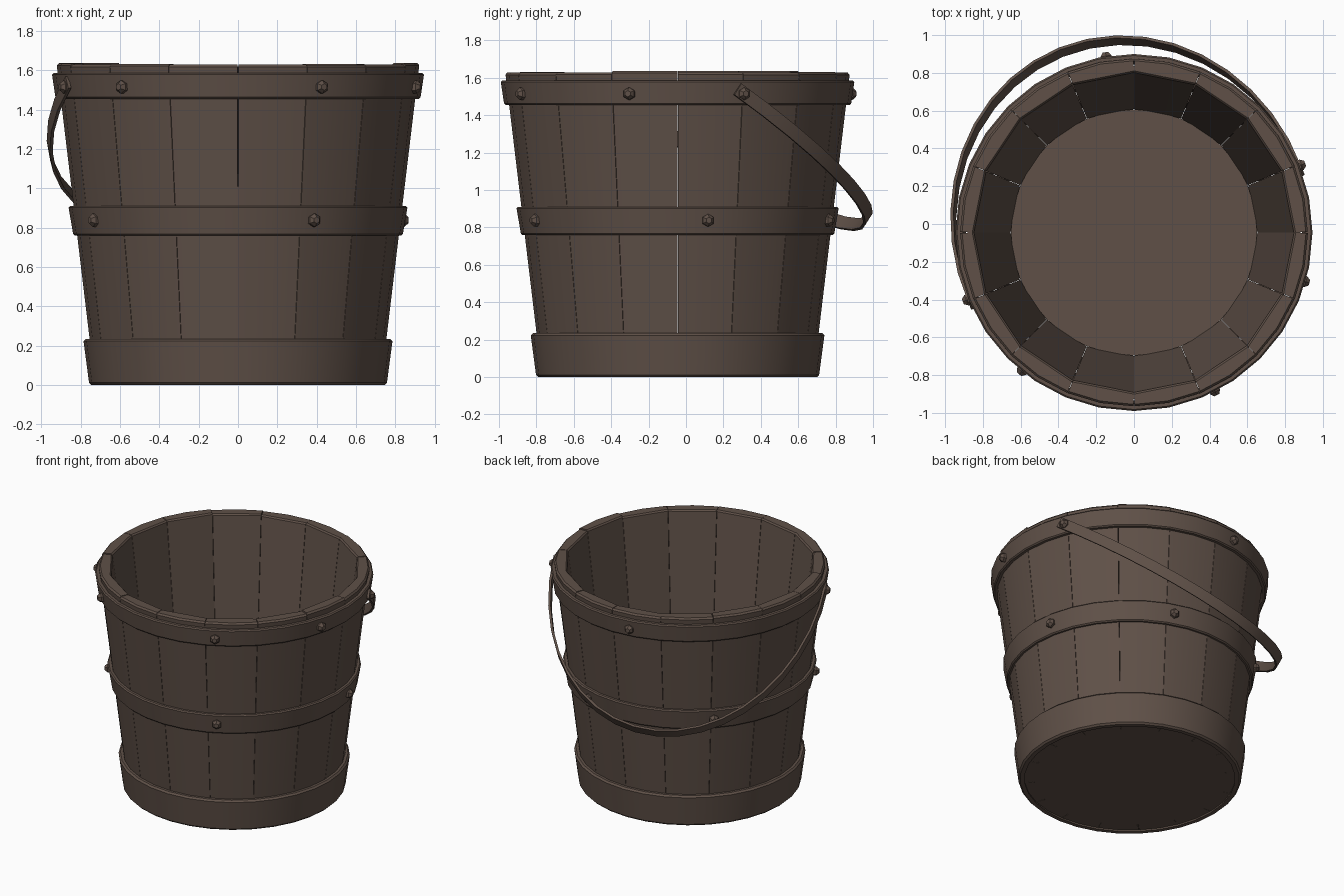
import bpy, bmesh, math, random
from mathutils import Vector, Matrix

if "Cube" in bpy.data.objects:
    bpy.data.objects.remove(bpy.data.objects["Cube"])

random.seed(4)
CY = -0.045                      # bucket axis is slightly forward of the origin
CENTRE = Vector((0, CY, 0))
SLOPE = 0.12                     # outward flare of the walls

wood = bpy.data.materials.new("dark_brown")
wood.diffuse_color = (0.115, 0.081, 0.064, 1)
wood.use_nodes = True
wood.node_tree.nodes["Principled BSDF"].inputs["Base Color"].default_value = wood.diffuse_color


def finish(name, bm):
    bmesh.ops.recalc_face_normals(bm, faces=bm.faces)
    me = bpy.data.meshes.new(name)
    bm.to_mesh(me)
    bm.free()
    me.materials.append(wood)
    ob = bpy.data.objects.new(name, me)
    bpy.context.collection.objects.link(ob)
    bpy.ops.object.select_all(action='DESELECT')
    ob.select_set(True)
    bpy.context.view_layer.objects.active = ob
    bpy.ops.object.shade_smooth_by_angle(angle=math.radians(32))
    return ob


def polar(r, a, z):
    return CENTRE + Vector((r * math.cos(a), r * math.sin(a), z))


def sweep(bm, rings, closed):
    """Join cross-section rings into a solid; cap the ends if open."""
    vs = [[bm.verts.new(p) for p in ring] for ring in rings]
    n, m = len(vs), len(vs[0])
    for i in range(n if closed else n - 1):
        a, b = vs[i], vs[(i + 1) % n]
        for j in range(m):
            k = (j + 1) % m
            bm.faces.new((a[j], a[k], b[k], b[j]))
    if not closed:
        bm.faces.new(vs[0])
        bm.faces.new(vs[-1])


def hoop(name, profile, sides=32):
    bm = bmesh.new()
    sweep(bm, [[polar(r, math.tau * i / sides, z) for r, z in profile]
               for i in range(sides)], True)
    return finish(name, bm)


# Staves: sixteen flared boards with uneven tops
bm = bmesh.new()
step, gap = math.tau / 16, 0.0015
for s in range(16):
    top = 1.632 + random.uniform(-0.006, 0.006)
    zb = 0.012
    profile = [(0.652 + SLOPE * zb, zb), (0.726 + SLOPE * zb, zb),
               (0.726 + SLOPE * (top - 0.012), top - 0.012),
               (0.714 + SLOPE * top, top),
               (0.660 + SLOPE * top, top),
               (0.652 + SLOPE * (top - 0.010), top - 0.010)]
    angles = [s * step + gap, (s + 0.5) * step, (s + 1) * step - gap]
    # inner face stays flat across each board, outer face is rounded
    rings = []
    for i, a in enumerate(angles):
        flat = math.cos(step / 2) if i == 1 else 1
        rings.append([polar(r * (flat if j in (0, 4, 5) else 1), a, z)
                      for j, (r, z) in enumerate(profile)])
    sweep(bm, rings, False)
finish("staves", bm)

# Floor disc
bm = bmesh.new()
bmesh.ops.create_cone(bm, cap_ends=True, segments=32, radius1=0.652, radius2=0.652,
                      depth=0.04, matrix=Matrix.Translation((0, CY, 0.032)))
finish("floor", bm)

# Hoops around the staves
def band(z0, z1, r0, r1, c=0.008):
    inner = 0.715
    return [(inner + SLOPE * z0, z0), (r0 - c, z0), (r0, z0 + c),
            (r1, z1 - c), (r1 - c, z1), (inner + SLOPE * z1, z1)]

hoop("top_hoop", band(1.455, 1.585, 0.928, 0.945))
hoop("middle_hoop", band(0.76, 0.91, 0.838, 0.861))
hoop("base_hoop", band(0.0, 0.235, 0.757, 0.785, 0.012))

# Rivets: small six-sided domes on the hoops
def rivets(name, r, z, degrees):
    bm = bmesh.new()
    for d in degrees:
        a = math.radians(d)
        out = Vector((math.cos(a), math.sin(a), 0))
        side = Vector((-math.sin(a), math.cos(a), 0))
        base = polar(r, a, z)
        rings = []
        for rad, h in ((0.034, -0.02), (0.034, 0.012), (0.017, 0.032)):
            rings.append([base + out * h + side * (rad * math.cos(t))
                          + Vector((0, 0, rad * math.sin(t)))
                          for t in (math.pi / 6 + i * math.pi / 3 for i in range(6))])
        sweep(bm, rings, False)
    finish(name, bm)

rivets("top_rivets", 0.934, 1.515, (-63, -16, 99, -129))
rivets("handle_pivots", 0.945, 1.515, (22, 202))
rivets("middle_rivets", 0.849, 0.838, (-63, 11, 71, 136, 211))

# Handle: flat strap along a half ellipse, swung down against the back
a = math.radians(22)
u = Vector((math.cos(a), math.sin(a), 0))
drop = Vector((-1.03 * math.sin(a), 1.03 * math.cos(a), -0.70))
normal = u.cross(drop).normalized()
pivot = CENTRE + Vector((0, 0, 1.515))
bm = bmesh.new()
rings = []
for i in range(21):
    t = math.radians(-2 + 184 * i / 20)
    p = pivot + u * (0.945 * math.cos(t)) + drop * math.sin(t)
    tangent = drop * math.cos(t) - u * (0.945 * math.sin(t))
    outward = tangent.cross(normal).normalized()
    rings.append([p + normal * (0.036 * x) + outward * (0.008 * y)
                  for x, y in ((-1, -1), (1, -1), (1, 1), (-1, 1))])
sweep(bm, rings, False)
finish("handle", bm)
